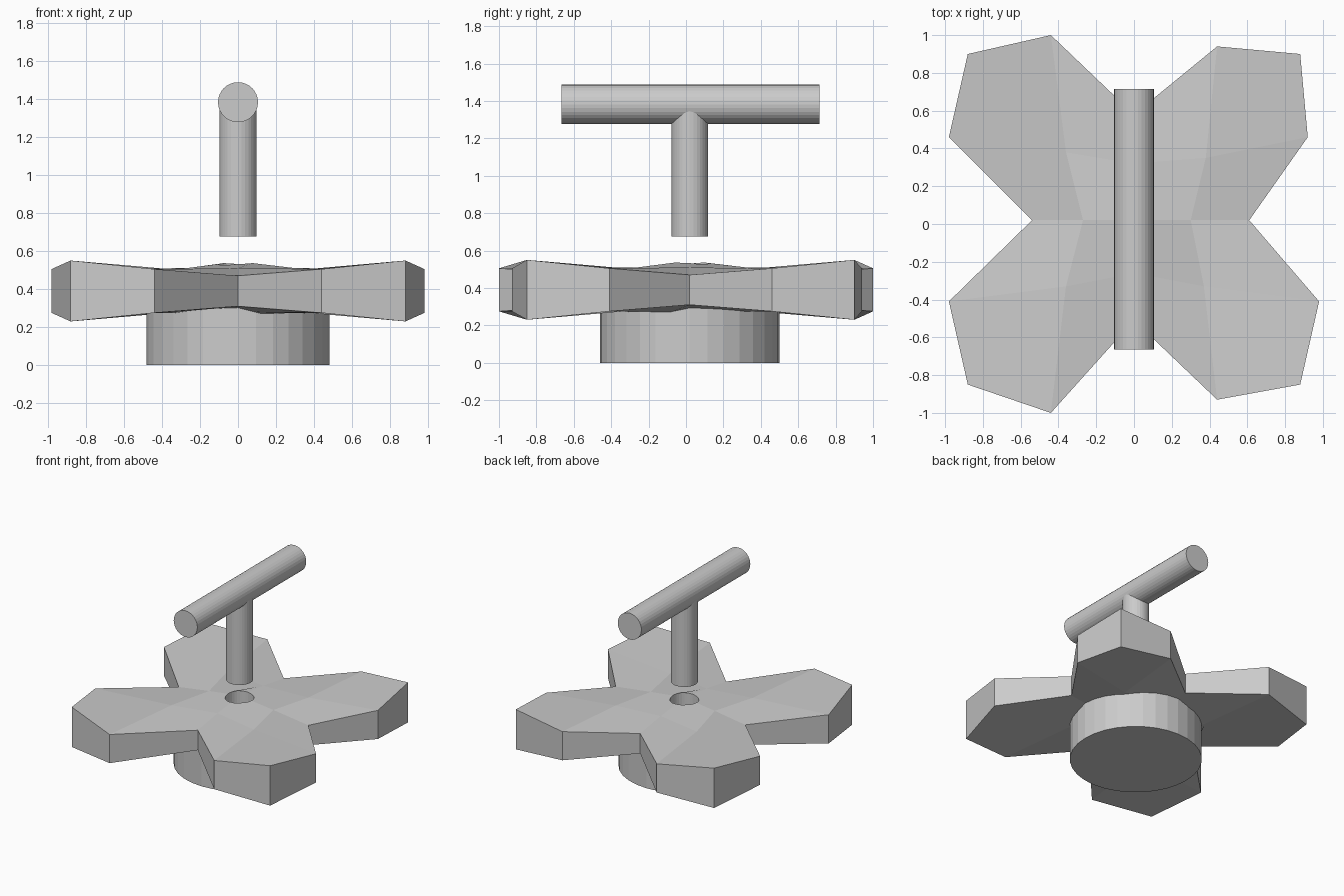
import bpy, bmesh, math

if "Cube" in bpy.data.objects:
    bpy.data.objects.remove(bpy.data.objects["Cube"])

grey = bpy.data.materials.new("plain_grey")
grey.diffuse_color = (0.6, 0.6, 0.6, 1)
grey.use_nodes = True
grey.node_tree.nodes["Principled BSDF"].inputs["Base Color"].default_value = grey.diffuse_color
CY = 0.02    # y of the shared vertical axis
MID = 0.39   # middle height of the four-lobed knob


def cylinder(name, radius, start, end, axis="Z", sides=32):
    """Flat-shaded cylinder running along z, or along y when axis is Y."""
    mid = (start + end) / 2
    loc = (0, CY, mid) if axis == "Z" else (0, mid, 1.382)
    rot = (0, 0, 0) if axis == "Z" else (math.pi / 2, 0, 0)
    bpy.ops.mesh.primitive_cylinder_add(vertices=sides, radius=radius,
                                        depth=end - start, location=loc, rotation=rot)
    ob = bpy.context.object
    ob.name = name
    ob.data.materials.append(grey)
    return ob


def boolean(ob, tool, operation):
    """Apply a boolean, then remove the tool object."""
    m = ob.modifiers.new(operation, "BOOLEAN")
    m.operation, m.object, m.solver = operation, tool, "EXACT"
    bpy.context.view_layer.objects.active = ob
    bpy.ops.object.modifier_apply(modifier=m.name)
    bpy.data.objects.remove(tool, do_unlink=True)


# Four-lobed knob: 5 x 5 control grid of (x, y), back row first
rows = [
    [(-.88, .90), (-.44, 1.0), (0, .58), (.44, .94), (.88, .90)],
    [(-.98, .46), (-.36, .38), (0, .32), (.38, .35), (.92, .46)],
    [(-.54, CY), (-.27, CY), (0, CY), (.30, CY), (.61, CY)],
    [(-.98, -.41), (-.36, -.33), (0, -.26), (.37, -.33), (.98, -.41)],
    [(-.88, -.85), (-.44, -1.0), (0, -.51), (.44, -.93), (.88, -.85)],
]
# Half thickness of the slab for one quarter of the grid
half = [[.16, .115, .08], [.115, .115, .12], [.08, .12, .155]]

bm = bmesh.new()
layers = []
for side in (1, -1):
    layers.append([[bm.verts.new((x, y, MID + side * half[min(r, 4 - r)][min(c, 4 - c)]))
                    for c, (x, y) in enumerate(row)] for r, row in enumerate(rows)])
for g in layers:
    for r in range(4):
        for c in range(4):
            bm.faces.new((g[r][c], g[r + 1][c], g[r + 1][c + 1], g[r][c + 1]))
# Side wall around the rim
rim = ([(0, c) for c in range(4)] + [(r, 4) for r in range(4)]
       + [(4, c) for c in range(4, 0, -1)] + [(r, 0) for r in range(4, 0, -1)])
top, bottom = layers
for (r, c), (r2, c2) in zip(rim, rim[1:] + rim[:1]):
    bm.faces.new((top[r][c], top[r2][c2], bottom[r2][c2], bottom[r][c]))
bmesh.ops.recalc_face_normals(bm, faces=bm.faces)
mesh = bpy.data.meshes.new("lobed_knob")
bm.to_mesh(mesh)
bm.free()
knob = bpy.data.objects.new("lobed_knob", mesh)
mesh.materials.append(grey)
bpy.context.collection.objects.link(knob)

# Round base fused under the knob, then the socket hole
boolean(knob, cylinder("round_base", .48, 0, .31), "UNION")
boolean(knob, cylinder("socket_cutter", .105, .3, .8), "DIFFERENCE")

# Floating T handle: peg fused into a crossbar
handle = cylinder("t_handle", .105, -.665, .715, axis="Y")
boolean(handle, cylinder("peg", .098, .675, 1.38), "UNION")
